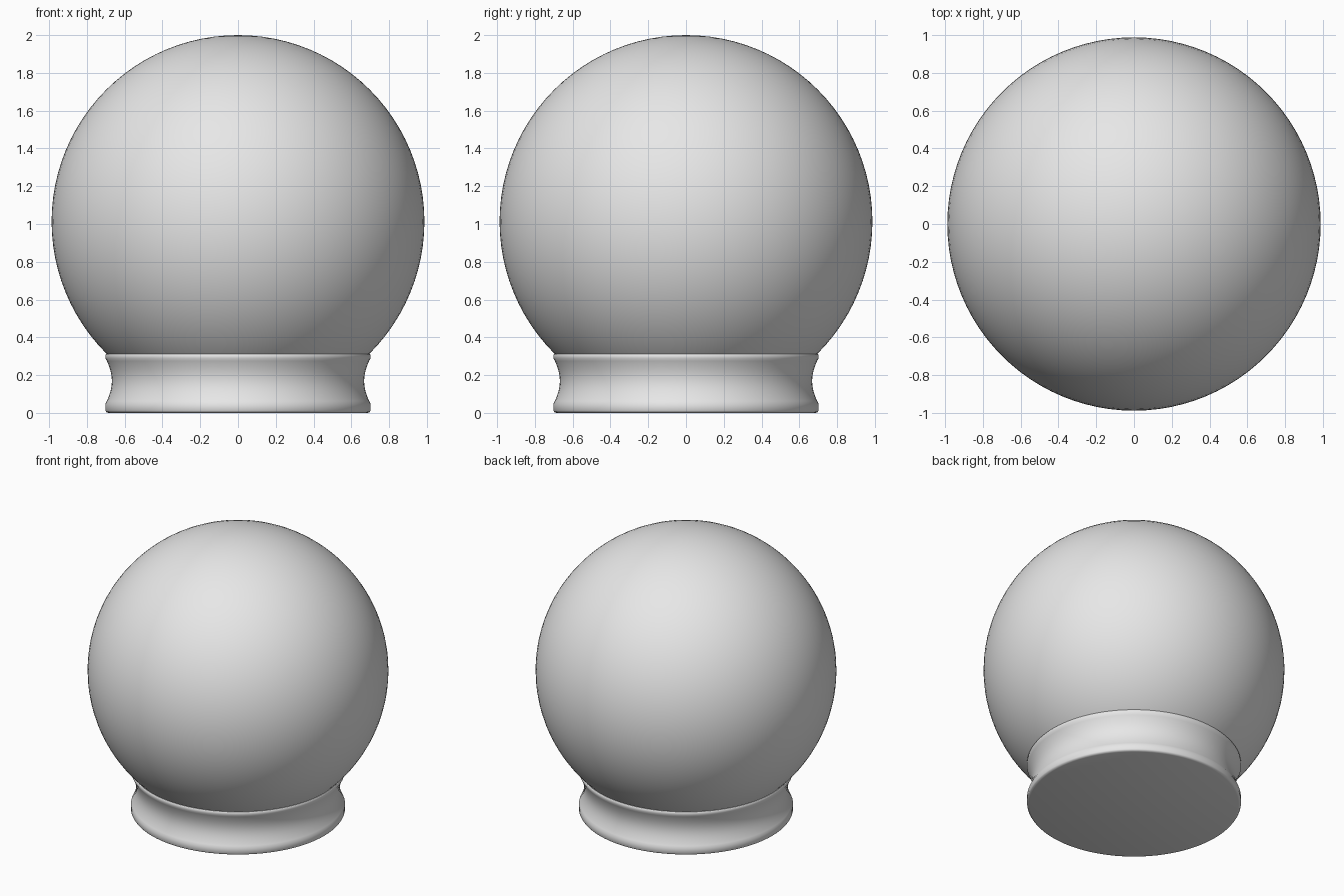
import bpy
import bmesh
import math
from mathutils import Matrix

cube = bpy.data.objects.get("Cube")
if cube:
    bpy.data.objects.remove(cube, do_unlink=True)

SEGMENTS = 96
RADIUS = 0.987

# Single pale grey colour
grey = bpy.data.materials.new("pale grey")
grey.use_nodes = True
colour = (0.8, 0.8, 0.8, 1.0)
grey.diffuse_color = colour
grey.node_tree.nodes["Principled BSDF"].inputs["Base Color"].default_value = colour


def finish(bm, name, angle):
    """Turn a bmesh into a smooth-shaded object with sharp edges kept."""
    bmesh.ops.recalc_face_normals(bm, faces=bm.faces)
    mesh = bpy.data.meshes.new(name)
    bm.to_mesh(mesh)
    bm.free()
    mesh.materials.append(grey)
    obj = bpy.data.objects.new(name, mesh)
    bpy.context.collection.objects.link(obj)
    bpy.ops.object.select_all(action="DESELECT")
    obj.select_set(True)
    bpy.context.view_layer.objects.active = obj
    bpy.ops.object.shade_smooth_by_angle(angle=math.radians(angle))
    return obj


# Globe
bm = bmesh.new()
bmesh.ops.create_uvsphere(bm, u_segments=SEGMENTS, v_segments=SEGMENTS // 2, radius=RADIUS,
                          matrix=Matrix.Translation((0, 0, 2 - RADIUS)))
finish(bm, "globe", 60)

# Base: two rims with a concave waist between them, as a lathe profile
lower_rim = [(0.685, 0), (0.697, 0.004), (0.702, 0.012), (0.702, 0.048)]
upper_rim = [(0.702, 0.29), (0.702, 0.307), (0.698, 0.312), (0.68, 0.312)]
waist = []
for i in range(1, 16):
    t = i / 16
    waist.append((0.702 - 0.034 * math.sin(math.pi * t) ** 0.9, 0.048 + 0.242 * t))
profile = lower_rim + waist + upper_rim

bm = bmesh.new()
rings = []
for r, z in profile:
    rings.append([bm.verts.new((r * math.cos(a), r * math.sin(a), z))
                  for a in (math.tau * k / SEGMENTS for k in range(SEGMENTS))])
for low, high in zip(rings, rings[1:]):
    for k in range(SEGMENTS):
        n = (k + 1) % SEGMENTS
        bm.faces.new((low[k], low[n], high[n], high[k]))
bm.faces.new(rings[0])
bm.faces.new(rings[-1])
finish(bm, "base", 40)
